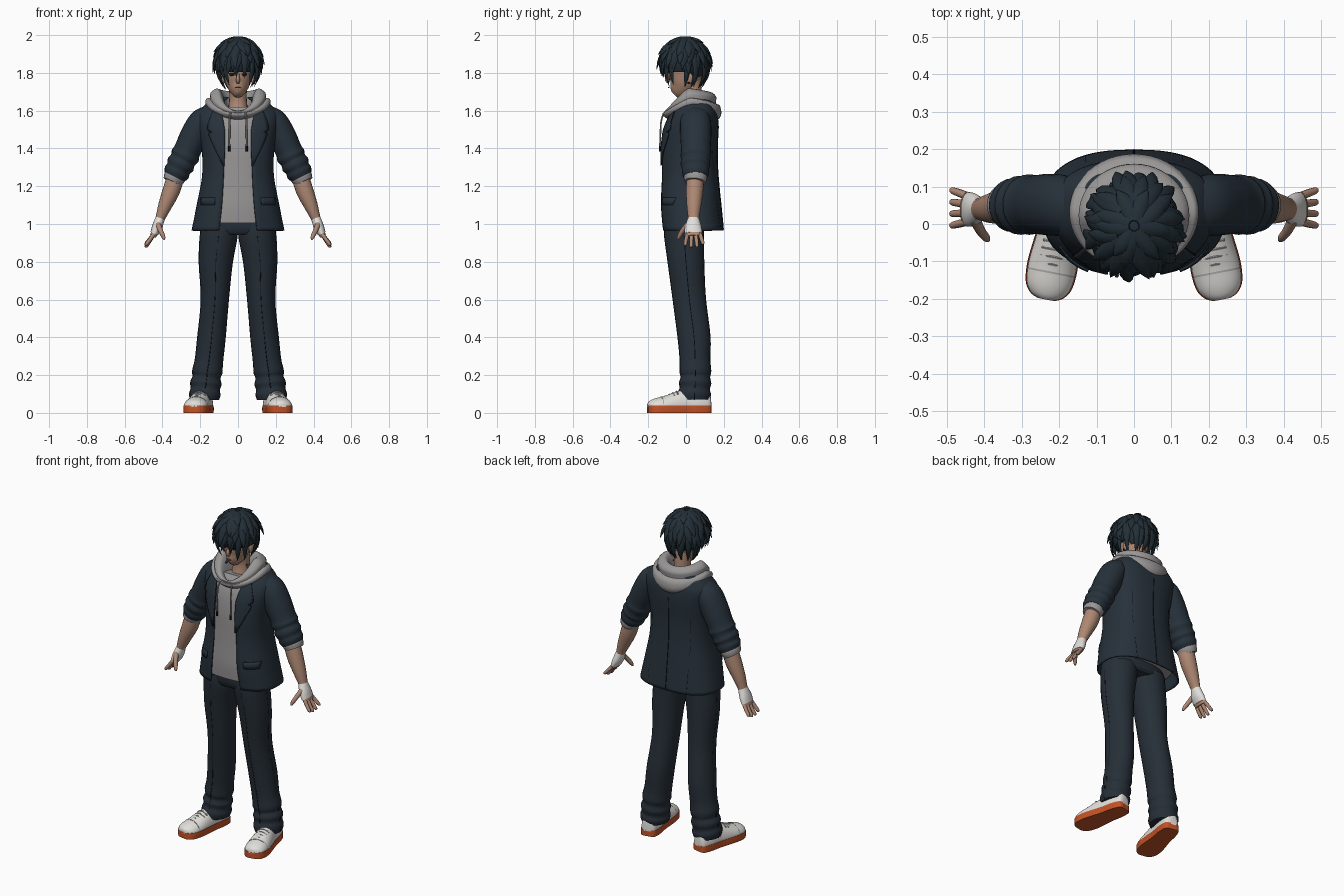
import bpy, bmesh, math, random
from mathutils import Vector, Matrix

random.seed(4)
if "Cube" in bpy.data.objects:
    bpy.data.objects.remove(bpy.data.objects["Cube"])


def material(name, r, g, b):
    m = bpy.data.materials.new(name)
    m.use_nodes = True
    m.diffuse_color = (r, g, b, 1)
    m.node_tree.nodes["Principled BSDF"].inputs["Base Color"].default_value = (r, g, b, 1)
    return m


NAVY = material("navy jacket", .020, .031, .043)
TROUSER = material("dark trouser blue", .019, .028, .038)
HAIR = material("blue black hair", .016, .028, .037)
GREY = material("hoodie grey", .32, .305, .305)
SKIN = material("skin", .42, .245, .17)
WHITE = material("off white", .75, .74, .71)
ORANGE = material("orange sole", .55, .085, .02)
BLACK = material("seam black", .006, .008, .011)
LACE = material("lace grey", .42, .41, .40)
LIP = material("lip brown", .25, .10, .07)


def finish(bm, name, mat, mirror=False, thick=0):
    bmesh.ops.recalc_face_normals(bm, faces=bm.faces)
    me = bpy.data.meshes.new(name)
    bm.to_mesh(me)
    bm.free()
    me.materials.append(mat)
    ob = bpy.data.objects.new(name, me)
    bpy.context.collection.objects.link(ob)
    bpy.ops.object.select_all(action='DESELECT')
    ob.select_set(True)
    bpy.context.view_layer.objects.active = ob
    bpy.ops.object.shade_smooth_by_angle(angle=math.radians(45))
    if thick:
        s = ob.modifiers.new("thickness", 'SOLIDIFY')
        s.thickness, s.offset = thick, 0
    if mirror:
        ob.modifiers.new("mirror", 'MIRROR')
    return ob


def smooth(rows, steps):
    """Spline through rows of numbers."""
    out = []
    for i in range(len(rows) - 1):
        a, b, c, d = (rows[max(0, min(len(rows) - 1, i + k))] for k in (-1, 0, 1, 2))
        for k in range(steps):
            t = k / steps
            out.append(tuple(q + .5 * t * (r - p + t * (2*p - 5*q + 4*r - s + t * (3*(q - r) + s - p)))
                             for p, q, r, s in zip(a, b, c, d)))
    return out + [tuple(rows[-1])]


def power(v, p):
    return math.copysign(abs(v) ** p, v)


def skin_rings(bm, rings, closed=True, caps=False):
    n = len(rings[0])
    for a, b in zip(rings, rings[1:]):
        for j in range(n if closed else n - 1):
            k = (j + 1) % n
            bm.faces.new((a[j], a[k], b[k], b[j]))
    if caps:
        bm.faces.new(rings[0])
        bm.faces.new(rings[-1])


def tube(bm, rows, hint=(0, 1, 0), n=18, steps=4, p=1.0):
    """Rows are x, y, z, side radius, depth radius."""
    rows, h, rings = smooth(rows, steps), Vector(hint), []
    c = [Vector(r[:3]) for r in rows]
    for i, r in enumerate(rows):
        d = (c[min(i + 1, len(c) - 1)] - c[max(i - 1, 0)]).normalized()
        u = d.cross(h).normalized()
        v = u.cross(d)
        ring = []
        for j in range(n):
            t = math.tau * j / n
            ring.append(bm.verts.new(c[i] + u * max(r[3], .0006) * power(math.cos(t), p)
                                     + v * max(r[4], .0006) * power(math.sin(t), p)))
        rings.append(ring)
    skin_rings(bm, rings, caps=True)
    return [v for ring in rings for v in ring]


def part(name, rows, mat, mirror=False, **kw):
    bm = bmesh.new()
    tube(bm, rows, **kw)
    return finish(bm, name, mat, mirror)


def line(name, pts, mat, mirror=False, r=.0025, hint=(0, 1, 0)):
    return part(name, [(*q, r, r) for q in pts], mat, mirror, n=6, hint=hint)


def ball(name, pos, size, mat, mirror=False):
    bm = bmesh.new()
    bmesh.ops.create_uvsphere(bm, u_segments=16, v_segments=10, radius=1,
                              matrix=Matrix.Translation(pos) @ Matrix.Diagonal((*size, 1)))
    return finish(bm, name, mat, mirror)


# Jacket: open-fronted shell; rows are z, half width, front, back, half opening
JACKET = smooth([(.965, .242, -.125, .195, .10), (1.1, .215, -.135, .182, .085),
                 (1.25, .187, -.13, .167, .076), (1.38, .187, -.13, .162, .072),
                 (1.5, .205, -.115, .168, .072), (1.57, .212, -.085, .165, .085),
                 (1.61, .19, -.06, .155, .09), (1.645, .15, -.03, .14, .08),
                 (1.67, .1, 0, .12, .05)], 5)


def jacket_row(z):
    for a, b in zip(JACKET, JACKET[1:]):
        if z <= b[0]:
            t = (z - a[0]) / (b[0] - a[0])
            return tuple(p + (q - p) * t for p, q in zip(a, b))
    return JACKET[-1]


def jacket_y(x, z, side=-1):
    _, rx, yf, yb, _ = jacket_row(z)
    s = min(1, abs(x) / rx) ** 1.25
    return (yf + yb) / 2 + side * (yb - yf) / 2 * (1 - s * s) ** .4


bm, rings = bmesh.new(), []
for z, rx, yf, yb, w in JACKET:
    t0 = math.asin((w / rx) ** 1.25)
    ts = [t0 + (math.tau - 2 * t0) * j / 48 for j in range(49)]
    rings.append([bm.verts.new((rx * power(math.sin(t), .8),
                  (yf + yb) / 2 - (yb - yf) / 2 * power(math.cos(t), .8), z)) for t in ts])
skin_rings(bm, rings, closed=False)
finish(bm, "jacket_body", NAVY, thick=.008)


def front_patch(name, rows, mat):
    """Thin cloth piece on the jacket front; rows are z, inner x, outer x."""
    bm = bmesh.new()
    rings = []
    for z, a, b in rows:
        xs = [a + (b - a) * k / 5 for k in range(6)]
        rings.append([bm.verts.new((x, jacket_y(x, z) - .008, z)) for x in xs])
    skin_rings(bm, rings, closed=False)
    finish(bm, name, mat, True, .006)


lapel = [(z, jacket_row(z)[4] - .002, x) for z, x in
         ((1.31, .078), (1.37, .107), (1.42, .132), (1.475, .155), (1.488, .138),
          (1.50, .162), (1.54, .155), (1.58, .14), (1.6, .13))]
front_patch("lapels", lapel, NAVY)
line("lapel_edges", [(x, jacket_y(x, z) - .008, z) for z, _, x in lapel], BLACK, True)
front_patch("pocket_flaps", [(1.10, .125, .195), (1.12, .122, .197), (1.14, .122, .197)], NAVY)
heights = [.97 + .11 * k for k in range(6)]
line("back_seam", [(0, jacket_y(0, z, 1) + .004, z) for z in heights], BLACK)
line("back_side_seams", [(.13, jacket_y(.13, z, 1) + .003, z) for z in heights[:5]], BLACK, True, .0015)

# Sleeves with pushed-up folds, cuffs
part("sleeves", [(.15, .045, 1.60, .035, .055), (.19, .05, 1.55, .066, .08), (.232, .052, 1.465, .075, .082),
                 (.268, .052, 1.39, .071, .078), (.28, .052, 1.362, .077, .081), (.292, .052, 1.338, .069, .075),
                 (.304, .05, 1.315, .075, .079), (.315, .05, 1.293, .066, .072), (.325, .05, 1.272, .069, .072),
                 (.336, .05, 1.25, .058, .064)], NAVY, True, n=24)
part("hoodie_cuffs", [(.325, .05, 1.27, .054, .06), (.338, .05, 1.244, .057, .062),
                      (.349, .048, 1.222, .05, .055)], GREY, True)

# Hoodie body, hood and drawstrings
body = []
for z in (1.02, 1.1, 1.2, 1.3, 1.4, 1.5, 1.56, 1.6):
    _, rx, yf, yb, _ = jacket_row(z)
    body.append((0, (yf + yb - .012) / 2, z, rx - .022, (yb - yf - .028) / 2))
part("hoodie_body", body, GREY, n=40, p=.8)

# Hood rows: half width, front y, back y, then heights at front, side and back
HOOD = smooth([(.14, -.09, .155, 1.55, 1.59, 1.535), (.172, -.12, .186, 1.572, 1.64, 1.575),
               (.165, -.122, .18, 1.588, 1.665, 1.625), (.148, -.112, .158, 1.588, 1.668, 1.64),
               (.145, -.114, .16, 1.598, 1.695, 1.675), (.108, -.10, .125, 1.60, 1.718, 1.70),
               (.08, -.075, .1, 1.578, 1.68, 1.67), (.055, -.04, .08, 1.54, 1.6, 1.6)], 3)
bm, rings = bmesh.new(), []
for rx, yf, yb, zf, zs, zb in HOOD:
    ring = []
    for j in range(48):
        c, s = math.cos(math.tau * j / 48), math.sin(math.tau * j / 48)
        z = zs + (zf - zs) * max(c, 0) ** 1.3 + (zb - zs) * max(-c, 0) ** 1.5
        ring.append(bm.verts.new((rx * s, (yf + yb) / 2 - c * (yb - yf) / 2, z)))
    rings.append(ring)
skin_rings(bm, rings)
finish(bm, "hood", GREY)
line("drawstrings", [(.04, -.118, 1.59), (.045, -.132, 1.54), (.046, -.136, 1.46), (.046, -.138, 1.41)], GREY, True, .005)
line("drawstring_tips", [(.046, -.138, 1.412), (.046, -.138, 1.385)], BLACK, True, .006)

# Trousers
part("trouser_hips", [(0, -.008, .955, .17, .09), (0, -.01, .985, .198, .104), (0, -.008, 1.08, .185, .102)],
     TROUSER, n=32, p=.85)
LEG = [(.1, -.01, 1.0, .098, .104), (.102, -.01, .94, .1, .106), (.117, 0, .8, .09, .097),
       (.122, .018, .6, .074, .088), (.14, .043, .4, .075, .087), (.153, .048, .28, .075, .081),
       (.162, .05, .22, .08, .084), (.165, .05, .19, .073, .078), (.169, .049, .16, .083, .085),
       (.172, .047, .13, .077, .08), (.175, .045, .1, .083, .088), (.176, .045, .07, .076, .082)]
part("trouser_legs", LEG, TROUSER, True, n=24)
line("outer_leg_seams", [(x + rx - .001, y, z) for x, y, z, rx, _ in LEG[1:]], BLACK, True)
line("front_leg_creases", [(x, y - ry + .001, z) for x, y, z, _, ry in LEG[1:]], BLACK, True)

# Shoes: rows are distance along the foot, half width, height
SHOE = [(.168, .022, .05), (.155, .042, .08), (.1, .052, .092), (.04, .053, .092), (-.02, .06, .076),
        (-.08, .065, .055), (-.13, .06, .042), (-.158, .043, .03), (-.17, .02, .018)]
turn = Matrix.Translation((.203, -.035, 0)) @ Matrix.Rotation(math.radians(11), 4, 'Z')


def shoe_part(name, rows, low, high, mat):
    bm = bmesh.new()
    for v in tube(bm, rows, hint=(0, 0, 1), n=28):
        v.co.z = min(high, max(low, v.co.z))
    bm.transform(turn)
    finish(bm, name, mat, True)


shoe_part("shoe_uppers", [(0, s, .035, w, h) for s, w, h in SHOE], .03, 1, WHITE)
shoe_part("shoe_soles", [(0, s, .02, w + .003, .1) for s, w, h in SHOE], 0, .038, ORANGE)
shoe_part("toe_seams", [(0, s, .035, w, h) for s, w, h in ((-.094, .0645, .0525), (-.099, .0645, .0515))], .035, 1, LACE)
for i in range(4):
    s, z = -.015 - .02 * i, .113 - .008 * i
    bm = bmesh.new()
    tube(bm, [(-.036, s, z - .014, .004, .004), (0, s, z + .001, .004, .004), (.036, s, z - .014, .004, .004)], n=6)
    bm.transform(turn)
    finish(bm, f"shoe_laces_{i + 1}", LACE, True)

# Forearms, hands and hand wraps
part("forearms", [(.32, .05, 1.28, .045, .045), (.352, .046, 1.18, .046, .046), (.385, .042, 1.1, .037, .039),
                  (.41, .04, 1.035, .026, .03), (.418, .04, 1.01, .024, .03)], SKIN, True)
PALM = [(.412, .04, 1.03, .023, .028), (.428, .038, .985, .023, .04), (.45, .04, .935, .017, .045)]
part("palms", PALM, SKIN, True)
part("hand_wraps", [(x, y, z, a + .004, b + .004) for x, y, z, a, b in
                    (PALM[0][:3] + (.021, .026), PALM[1], (.443, .039, .95, .018, .043))], WHITE, True)
bm = bmesh.new()
for i in range(4):
    y, dy, drop = .006 + .023 * i, .008 * (i - 1.2), (.052, .062, .06, .046)[i]
    tube(bm, [(.447, y, .945, .011, .011), (.465, y + dy * .5, .945 - drop * .5, .0105, .0105),
              (.485, y + dy, .945 - drop, .009, .009), (.488, y + dy * 1.2, .938 - drop, .004, .004)], n=10)
tube(bm, [(.425, .012, 1.0, .015, .015), (.41, -.018, .965, .013, .013), (.396, -.036, .935, .011, .011),
          (.39, -.044, .918, .005, .005)], n=10, hint=(1, 0, 0))
finish(bm, "fingers_and_thumbs", SKIN, True)

# Neck, head and face
part("neck", [(0, .02, 1.55, .06, .06), (0, .032, 1.62, .05, .05), (0, .035, 1.68, .046, .05),
              (0, .025, 1.76, .05, .055)], SKIN)
part("head", [(0, -.062, 1.685, .014, .02), (0, -.05, 1.698, .034, .043), (0, -.026, 1.73, .058, .067),
              (0, -.01, 1.77, .071, .082), (0, 0, 1.82, .08, .094), (0, .004, 1.87, .078, .094),
              (0, .004, 1.93, .045, .06)], SKIN, n=28)
part("nose", [(0, -.084, 1.80, .006, .006), (0, -.1, 1.766, .01, .012), (0, -.09, 1.748, .009, .007)], SKIN)
ball("ears", (.077, .018, 1.772), (.01, .02, .029), SKIN, True)
ball("earrings", (.085, .014, 1.746), (.005, .005, .006), BLACK, True)
ball("eyes", (.034, -.083, 1.792), (.014, .005, .008), BLACK, True)
ball("mouth", (0, -.091, 1.722), (.016, .005, .003), LIP)

# Hair: scalp cap plus layered tapering locks
CENTRE, SIZE = Vector((0, -.005, 1.862)), Vector((.118, .128, .126))
bm = bmesh.new()
bmesh.ops.create_uvsphere(bm, u_segments=28, v_segments=18, radius=.95,
                          matrix=Matrix.Translation(CENTRE) @ Matrix.Diagonal((*SIZE, 1)))
for v in bm.verts:
    if v.co.y < .03:
        v.co.z = max(v.co.z, 1.805)
finish(bm, "hair_cap", HAIR)


def direction(az, el):
    return Vector((math.sin(az) * math.cos(el), -math.cos(az) * math.cos(el), math.sin(el)))


def lock(bm, az, e0, e1, out, width):
    e0, e1, rows = math.radians(e0), math.radians(e1), []
    twist = random.uniform(-.3, .3)
    for k in range(5):
        f = k / 4
        pos = CENTRE + SIZE * (.95 + out * f * f) * direction(az + twist * f, e0 + (e1 - e0) * f)
        taper = (1 - f) ** .6 * (.75 + .5 * f)
        rows.append((*pos, width * taper, width * .5 * taper))
    tube(bm, rows, hint=direction(az + twist / 2, (e0 + e1) / 2), n=8, steps=2)


bm = bmesh.new()
for count, e0, e1, out, width in ((9, 84, 38, .14, .034), (17, 66, 12, .2, .032), (22, 42, -14, .24, .03)):
    for i in range(count):
        lock(bm, math.tau * (i + random.uniform(-.3, .3)) / count, e0, e1 + random.uniform(-9, 9),
             out + random.uniform(-.05, .06), width)
for i in range(30):
    az = -math.pi + math.tau * (i + .5) / 30
    turn_deg = abs(math.degrees(az))
    if turn_deg < 38:
        end, out = -36, .2
    elif turn_deg < 56:
        end, out = -50, .35
    elif turn_deg < 100:
        end, out = -27, .22
    else:
        end, out = -58, .36
    lock(bm, az, 18, end + random.uniform(-5, 5), out + random.uniform(-.06, .06), .024)
finish(bm, "hair_locks", HAIR)
